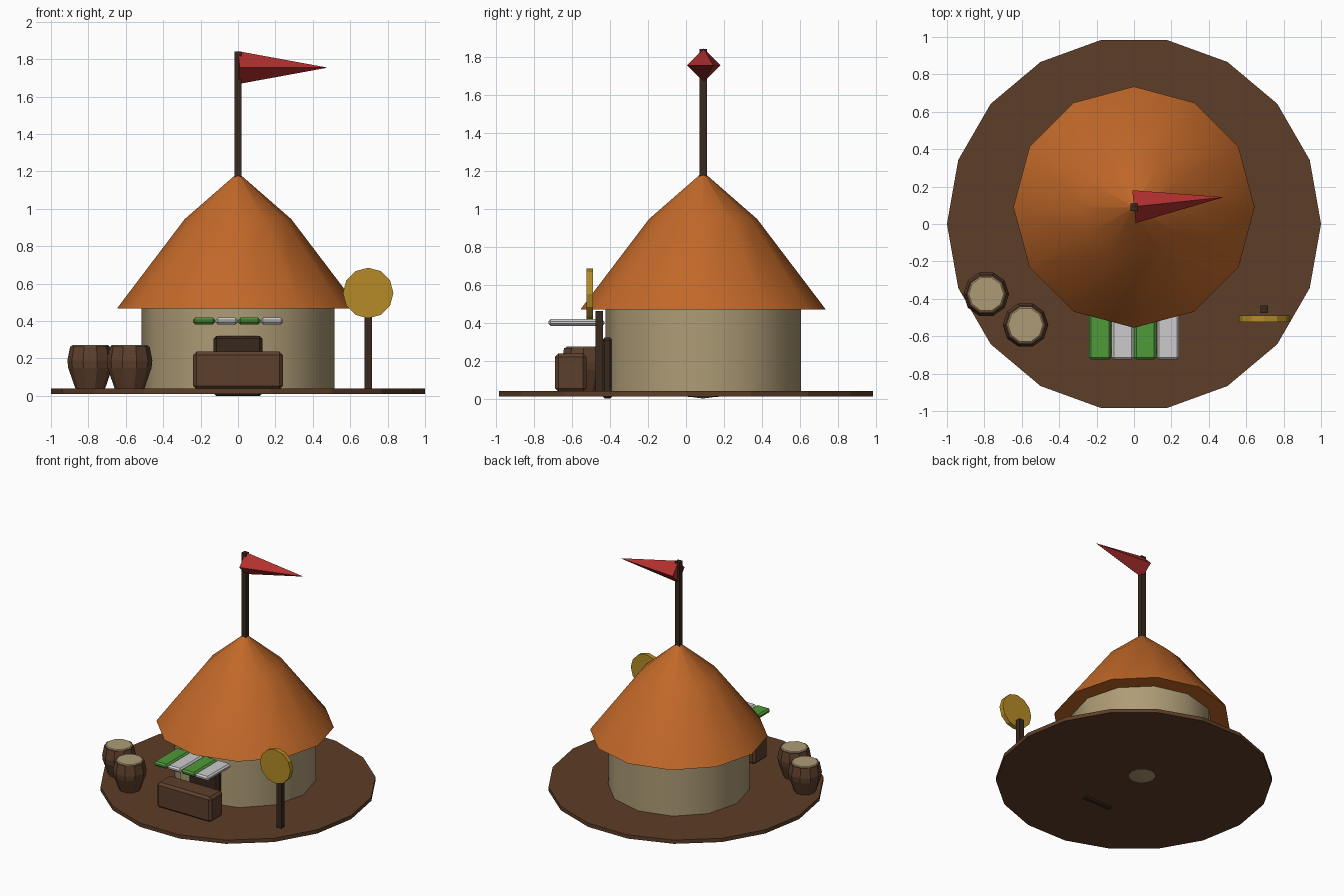
import bpy, math
from math import cos, sin, pi

if "Cube" in bpy.data.objects:
    bpy.data.objects.remove(bpy.data.objects["Cube"])


def material(name, rgb):
    m = bpy.data.materials.new(name)
    m.diffuse_color = (*rgb, 1)
    m.use_nodes = True
    m.node_tree.nodes["Principled BSDF"].inputs["Base Color"].default_value = m.diffuse_color
    return m


EARTH = material("earth", (0.11, 0.047, 0.02))
WOOD = material("wood", (0.11, 0.05, 0.025))
DARK = material("dark_wood", (0.04, 0.021, 0.012))
PLASTER = material("plaster", (0.42, 0.33, 0.18))
THATCH = material("thatch", (0.54, 0.14, 0.022))
RED = material("red", (0.45, 0.03, 0.028))
GOLD = material("gold", (0.46, 0.26, 0.02))
GREEN = material("green", (0.08, 0.32, 0.04))
WHITE = material("white", (0.55, 0.55, 0.55))


def mesh_object(name, verts, faces, mat, loc):
    me = bpy.data.meshes.new(name)
    me.from_pydata(verts, [], faces)
    me.materials.append(mat)
    ob = bpy.data.objects.new(name, me)
    bpy.context.collection.objects.link(ob)
    ob.location = loc
    return ob


def lathe(name, profile, sides, mat, loc=(0, 0, 0), smooth=None):
    """Closed solid from (radius, z) rings, listed bottom to top."""
    verts, faces = [], []
    for r, z in profile:
        verts += [(r * cos(2 * pi * i / sides), r * sin(2 * pi * i / sides), z)
                  for i in range(sides)]
    for k in range(len(profile) - 1):
        for i in range(sides):
            a, b = k * sides + i, k * sides + (i + 1) % sides
            faces.append((a, b, b + sides, a + sides))
    faces.append(tuple(reversed(range(sides))))
    top = (len(profile) - 1) * sides
    faces.append(tuple(range(top, top + sides)))
    ob = mesh_object(name, verts, faces, mat, loc)
    if smooth:
        bpy.ops.object.select_all(action='DESELECT')
        ob.select_set(True)
        bpy.context.view_layer.objects.active = ob
        bpy.ops.object.shade_smooth_by_angle(angle=math.radians(smooth))
    return ob


def box(name, lo, hi, mat, bevel=0):
    c = [(a + b) / 2 for a, b in zip(lo, hi)]
    bpy.ops.mesh.primitive_cube_add(size=1, location=c)
    ob = bpy.context.object
    ob.name = name
    ob.scale = [b - a for a, b in zip(lo, hi)]
    bpy.ops.object.transform_apply(location=False, rotation=False, scale=True)
    ob.data.materials.append(mat)
    if bevel:
        mod = ob.modifiers.new("bevel", 'BEVEL')
        mod.width = bevel
        mod.segments = 1
    return ob


# Ground disc
lathe("ground_disc", [(1, 0.01), (1, 0.04)], 18, EARTH)

# Hut: round wall and thatched roof
HUT_Y = 0.09
lathe("hut_wall", [(0.001, 0), (0.065, 0.0085), (0.515, 0.03), (0.515, 0.475)],
      12, PLASTER, (0, HUT_Y, 0), 40)
lathe("roof", [(0.645, 0.468), (0.64, 0.477), (0.285, 0.945), (0.004, 1.19)],
      12, THATCH, (0, HUT_Y, 0), 40)
box("door", (-0.13, -0.442, 0), (0.13, -0.385, 0.32), DARK, 0.014)

# Flag on its pole
box("flag_pole", (-0.02, HUT_Y - 0.02, 1.13), (0.02, HUT_Y + 0.02, 1.84), DARK)
flag = lathe("flag", [(0.088, 0), (0.001, 0.477)], 4, RED, (0, HUT_Y + 0.003, 1.755))
flag.rotation_euler = (0, pi / 2, math.radians(6))

# Counter and striped awning
box("counter", (-0.24, -0.69, 0.035), (0.24, -0.525, 0.237), WOOD, 0.018)
for i in range(4):
    x = -0.242 + 0.121 * i
    box(f"awning_slat_{i + 1}", (x + 0.001, -0.725, 0.382), (x + 0.12, -0.43, 0.418),
        WHITE if i % 2 else GREEN, 0.012)

# Drums with pale skins
for i, (x, y) in enumerate([(-0.79, -0.375), (-0.58, -0.54)], 1):
    lathe(f"drum_{i}", [(0.078, 0.035), (0.118, 0.15), (0.122, 0.19), (0.107, 0.265)],
          10, WOOD, (x, y, 0))
    lathe(f"drum_skin_{i}", [(0.1, 0.255), (0.1, 0.268), (0.093, 0.273)],
          10, PLASTER, (x, y, 0))

# Round sign on a post
box("sign_post", (0.676, -0.476, 0.03), (0.716, -0.436, 0.46), DARK)
sign = lathe("sign_disc", [(0.135, -0.018), (0.135, 0.018)], 12, GOLD, (0.696, -0.507, 0.55))
sign.rotation_euler = (pi / 2, 0, 0)
